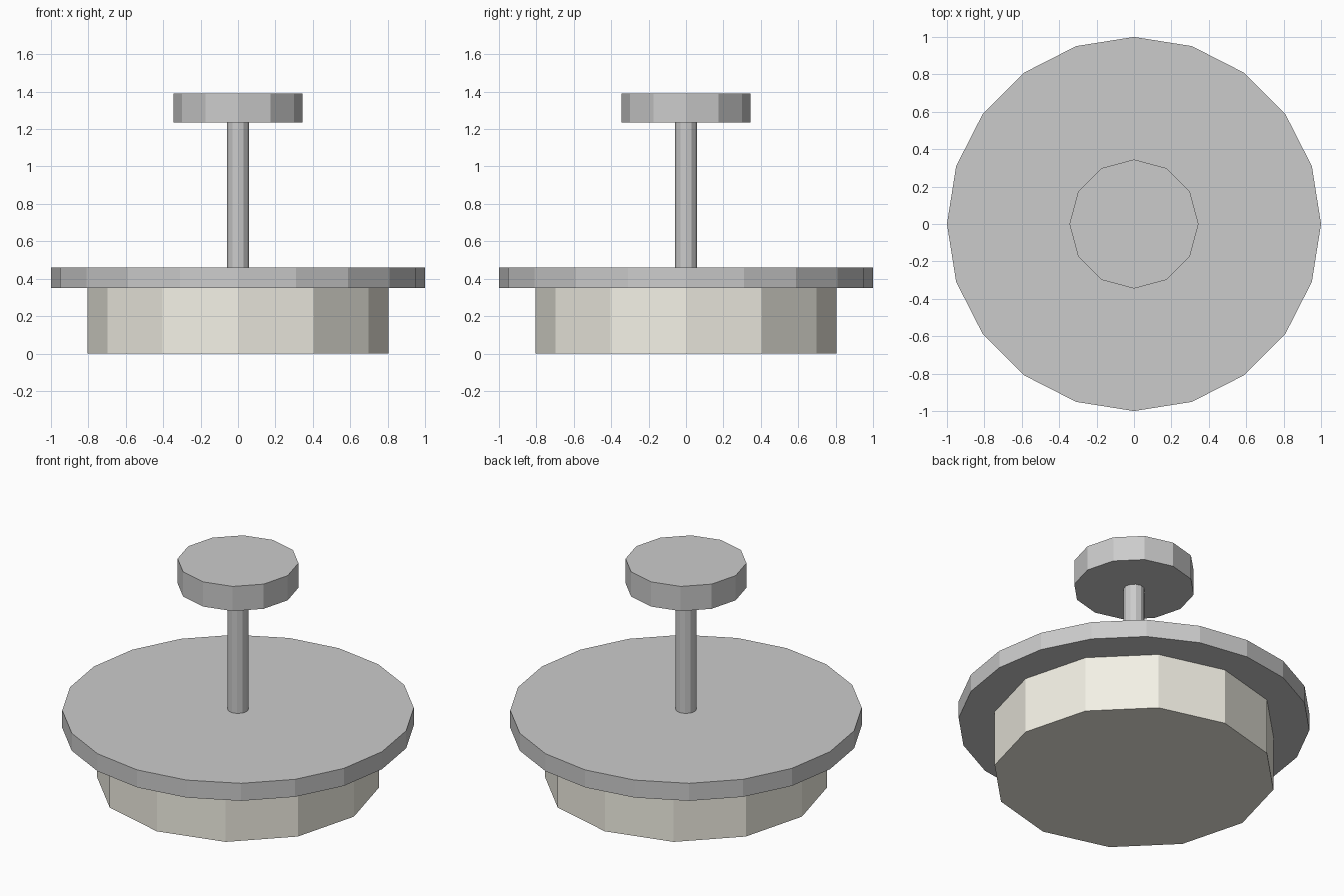
import bpy

if "Cube" in bpy.data.objects:
    bpy.data.objects.remove(bpy.data.objects["Cube"])


def disc(name, sides, radius, z0, z1):
    """Flat-shaded upright cylinder spanning z0 to z1."""
    bpy.ops.mesh.primitive_cylinder_add(vertices=sides, radius=radius, depth=z1 - z0,
                                        location=(0, 0, (z0 + z1) / 2))
    obj = bpy.context.object
    obj.name = name
    return obj


# Pale base block
base = disc("base", 12, 0.805, 0.0, 0.35)
cream = bpy.data.materials.new("cream")
cream.diffuse_color = (0.9, 0.88, 0.79, 1)
cream.use_nodes = True
cream.node_tree.nodes["Principled BSDF"].inputs["Base Color"].default_value = cream.diffuse_color
base.data.materials.append(cream)

# Wide plate, stem and top cap
disc("plate", 20, 1.0, 0.35, 0.46)
disc("stem", 12, 0.06, 0.46, 1.235)
disc("top_cap", 12, 0.345, 1.235, 1.39)
